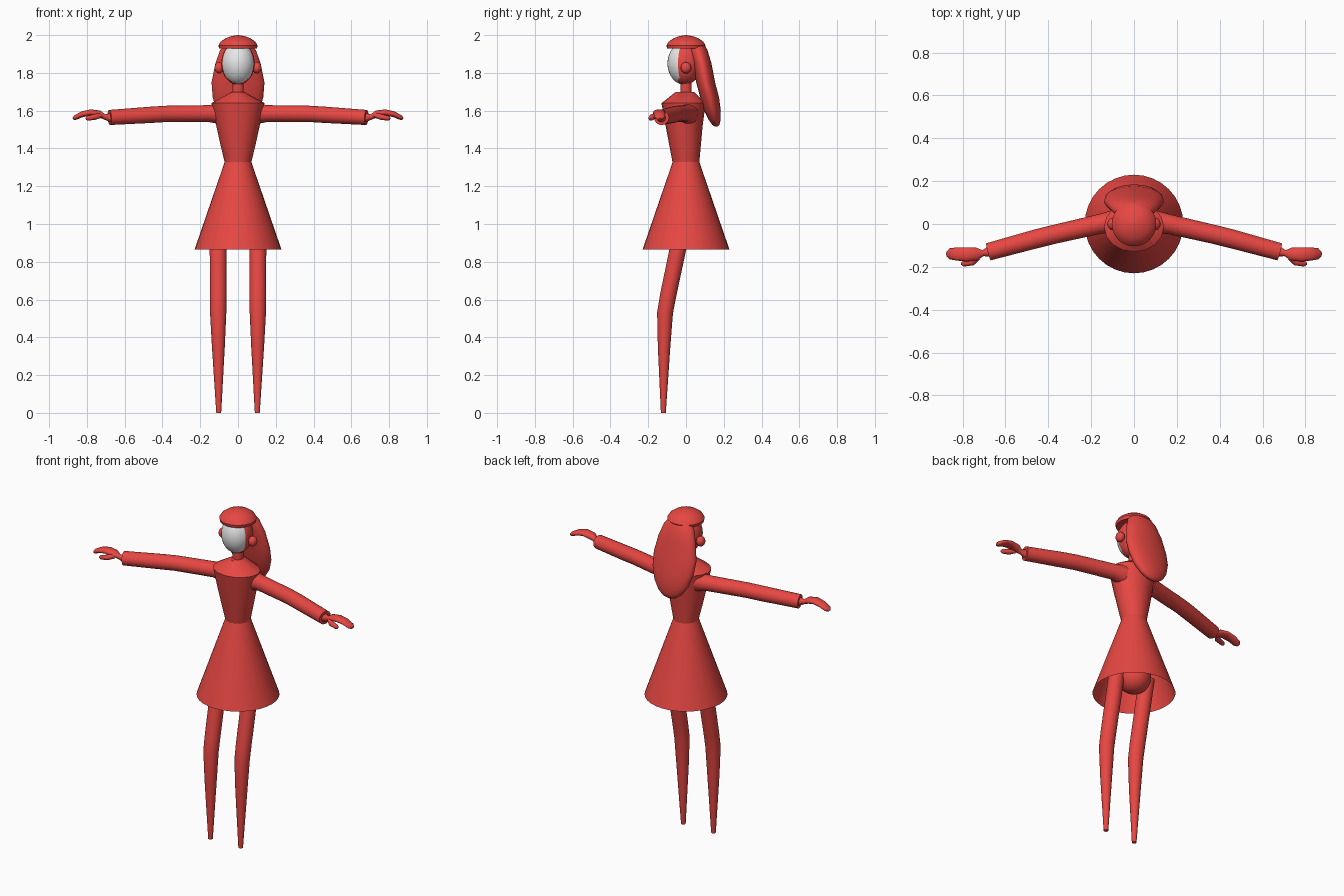
import bpy, bmesh, math
from mathutils import Vector, Matrix

cube = bpy.data.objects.get("Cube")
if cube:
    bpy.data.objects.remove(cube, do_unlink=True)


def material(name, rgb):
    m = bpy.data.materials.new(name)
    m.use_nodes = True
    m.diffuse_color = (*rgb, 1)
    m.node_tree.nodes["Principled BSDF"].inputs["Base Color"].default_value = (*rgb, 1)
    return m


RED = material("warm red", (0.8, 0.063, 0.055))
WHITE = material("soft white", (0.8, 0.8, 0.8))


def finish(name, bm, mats=(RED,), angle=40):
    mesh = bpy.data.meshes.new(name)
    bmesh.ops.recalc_face_normals(bm, faces=bm.faces)
    bm.to_mesh(mesh)
    bm.free()
    ob = bpy.data.objects.new(name, mesh)
    bpy.context.collection.objects.link(ob)
    for m in mats:
        mesh.materials.append(m)
    bpy.ops.object.select_all(action="DESELECT")
    ob.select_set(True)
    bpy.context.view_layer.objects.active = ob
    bpy.ops.object.shade_smooth_by_angle(angle=math.radians(angle))
    return ob


def loft(name, sections, ref, axis=None, sides=24, caps=True, angle=40):
    """Skin elliptical sections (centre, radius across, radius along ref)."""
    bm = bmesh.new()
    ref = Vector(ref)
    pts = [Vector(s[0]) for s in sections]
    rings = []
    for i, (c, ru, rv) in enumerate(sections):
        t = Vector(axis) if axis else pts[min(i + 1, len(pts) - 1)] - pts[max(i - 1, 0)]
        u = ref.cross(t).normalized()
        v = t.cross(u).normalized()
        ring = []
        for k in range(sides):
            a = math.tau * k / sides
            ring.append(bm.verts.new(pts[i] + u * ru * math.cos(a) + v * rv * math.sin(a)))
        rings.append(ring)
    for a, b in zip(rings, rings[1:]):
        for k in range(sides):
            n = (k + 1) % sides
            bm.faces.new((a[k], a[n], b[n], b[k]))
    if caps:
        bm.faces.new(rings[0])
        bm.faces.new(rings[-1])
    return finish(name, bm, angle=angle)


def upright(name, rows, **kw):
    """Loft of horizontal sections given as (z, y, radius x, radius y)."""
    return loft(name, [((0, y, z), rx, ry) for z, y, rx, ry in rows],
                (0, 1, 0), axis=(0, 0, 1), **kw)


def ball(name, centre, radii):
    bm = bmesh.new()
    bmesh.ops.create_uvsphere(bm, u_segments=32, v_segments=20, radius=1,
                              matrix=Matrix.Translation(centre) @ Matrix.Diagonal((*radii, 1)))
    return bm


# Dress: open skirt and bodice with sloping shoulders
upright("skirt", [(0.865, 0, 0.23, 0.23), (1.33, 0, 0.07, 0.07)], sides=32, caps=False)
upright("bodice", [(1.32, 0, 0.069, 0.07), (1.42, -0.005, 0.093, 0.084),
                   (1.52, -0.01, 0.115, 0.098), (1.64, -0.013, 0.14, 0.117),
                   (1.70, -0.005, 0.032, 0.048)], sides=16, angle=30)
finish("hips", ball("hips", (0, 0, 0.965), (0.095, 0.095, 0.095)))

# Neck and head, with the front of the head pale
upright("neck", [(1.68, 0, 0.03, 0.03), (1.79, 0, 0.03, 0.03)])
head = ball("head", (0, -0.008, 1.85), (0.088, 0.09, 0.113))
for f in head.faces:
    c = f.calc_center_median()
    f.material_index = 1 if c.y < -0.04 else 0
finish("head", head, (RED, WHITE))

# Hair: domed cap with a flat brim, and a long swept-back mass
upright("hair_cap", [(1.928, 0, 0.1, 0.1), (1.945, 0, 0.104, 0.104), (1.965, 0, 0.092, 0.092),
                     (1.983, 0, 0.066, 0.066), (1.995, 0, 0.034, 0.034),
                     (2.0, 0, 0.004, 0.004)], sides=32)
upright("long_hair", [(1.98, 0.045, 0.02, 0.02), (1.96, 0.052, 0.062, 0.04),
                      (1.92, 0.066, 0.095, 0.048), (1.85, 0.085, 0.12, 0.05),
                      (1.75, 0.104, 0.14, 0.05), (1.67, 0.125, 0.134, 0.05),
                      (1.60, 0.14, 0.112, 0.044), (1.55, 0.152, 0.078, 0.031),
                      (1.525, 0.158, 0.045, 0.019), (1.515, 0.16, 0.008, 0.006)],
        sides=32, angle=60)

# Paired parts
for side, s in (("left", 1), ("right", -1)):
    finish(side + "_ear", ball("ear", (s * 0.1, 0, 1.827), (0.024, 0.028, 0.03)))

    loft(side + "_leg", [((s * 0.105, -0.015, 1.0), 0.045, 0.044),
                         ((s * 0.105, -0.095, 0.62), 0.044, 0.043),
                         ((s * 0.105, -0.111, 0.53), 0.043, 0.042),
                         ((s * 0.104, -0.116, 0.35), 0.034, 0.033),
                         ((s * 0.102, -0.12, 0), 0.013, 0.013)], (0, 1, 0))

    loft(side + "_sleeve", [((s * 0.09, 0.01, 1.583), 0.056, 0.056),
                            ((s * 0.16, 0, 1.585), 0.046, 0.044),
                            ((s * 0.38, -0.05, 1.583), 0.044, 0.043),
                            ((s * 0.46, -0.07, 1.578), 0.044, 0.043),
                            ((s * 0.68, -0.13, 1.564), 0.041, 0.04)], (0, 0, 1))

    # Narrow wrist widening into a flat, drooping hand
    loft(side + "_hand", [((s * 0.67, -0.128, 1.563), 0.027, 0.027),
                          ((s * 0.705, -0.136, 1.567), 0.014, 0.014),
                          ((s * 0.735, -0.14, 1.583), 0.03, 0.018),
                          ((s * 0.78, -0.142, 1.59), 0.033, 0.017),
                          ((s * 0.825, -0.14, 1.581), 0.031, 0.015),
                          ((s * 0.86, -0.139, 1.564), 0.026, 0.013),
                          ((s * 0.873, -0.139, 1.556), 0.012, 0.007)],
         (0, 0, 1), sides=16, angle=60)
    loft(side + "_thumb", [((s * 0.73, -0.155, 1.575), 0.015, 0.015),
                           ((s * 0.755, -0.178, 1.567), 0.016, 0.015),
                           ((s * 0.795, -0.185, 1.56), 0.014, 0.013),
                           ((s * 0.806, -0.185, 1.556), 0.006, 0.006)],
         (0, 0, 1), sides=12, angle=60)
